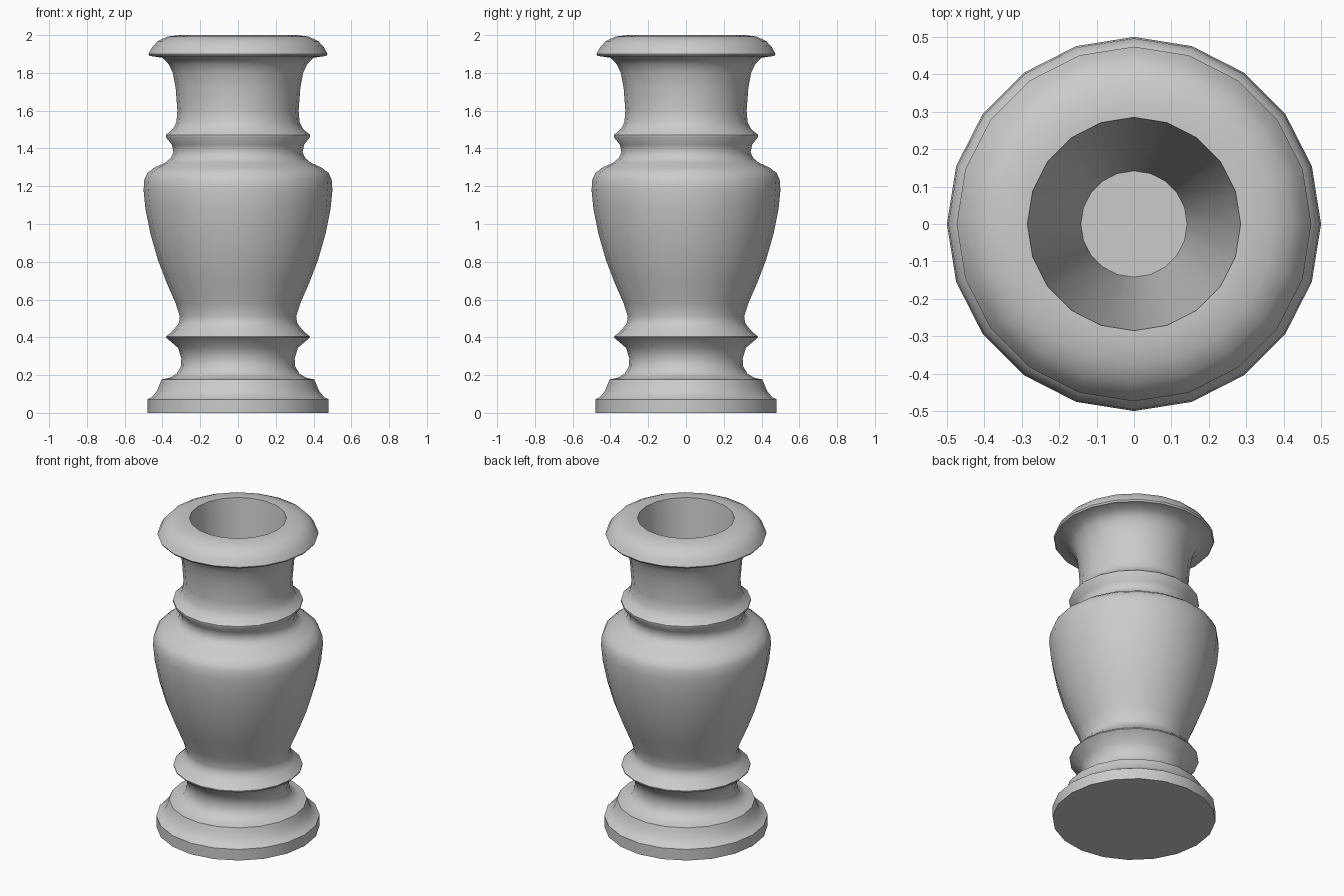
import bpy, bmesh, math

SIDES = 20

# Half outline (radius, height): foot, stem, body, neck, lip, hollow
foot = [(0, 0), (0.48, 0), (0.48, 0.072), (0.455, 0.085), (0.43, 0.115), (0.415, 0.15), (0.405, 0.177)]
stem = [(0.362, 0.186), (0.325, 0.208), (0.303, 0.245), (0.3, 0.29), (0.318, 0.345),
        (0.38, 0.398), (0.38, 0.404), (0.335, 0.446), (0.313, 0.477)]
body = [(0.308, 0.51), (0.33, 0.58), (0.378, 0.69), (0.424, 0.81), (0.464, 0.95), (0.49, 1.08),
        (0.5, 1.18), (0.496, 1.235), (0.48, 1.27), (0.44, 1.3), (0.385, 1.325), (0.355, 1.35)]
neck = [(0.342, 1.38), (0.35, 1.42), (0.382, 1.46), (0.382, 1.472), (0.345, 1.502), (0.326, 1.54),
        (0.321, 1.6), (0.33, 1.72), (0.345, 1.8), (0.366, 1.845), (0.4, 1.88)]
lip = [(0.468, 1.89), (0.474, 1.9), (0.455, 1.935), (0.425, 1.968), (0.375, 1.992), (0.31, 2.0), (0.285, 2.0)]
hollow = [(0.142, 0.6), (0, 0.6)]
profile = foot + stem + body + neck + lip + hollow

# Turn the outline around the vertical axis
bm = bmesh.new()
verts = [bm.verts.new((r, 0, z)) for r, z in profile]
edges = [bm.edges.new(pair) for pair in zip(verts, verts[1:])]
bmesh.ops.spin(bm, geom=verts + edges, cent=(0, 0, 0), axis=(0, 0, 1),
               angle=math.tau, steps=SIDES, use_duplicate=False)
bmesh.ops.remove_doubles(bm, verts=bm.verts, dist=0.0005)
bmesh.ops.recalc_face_normals(bm, faces=bm.faces)

mesh = bpy.data.meshes.new("vase")
bm.to_mesh(mesh)
bm.free()
vase = bpy.data.objects.new("vase", mesh)
bpy.context.collection.objects.link(vase)

# Smooth curves, crisp mouldings
bpy.context.view_layer.objects.active = vase
vase.select_set(True)
bpy.ops.object.shade_smooth_by_angle(angle=math.radians(42))
